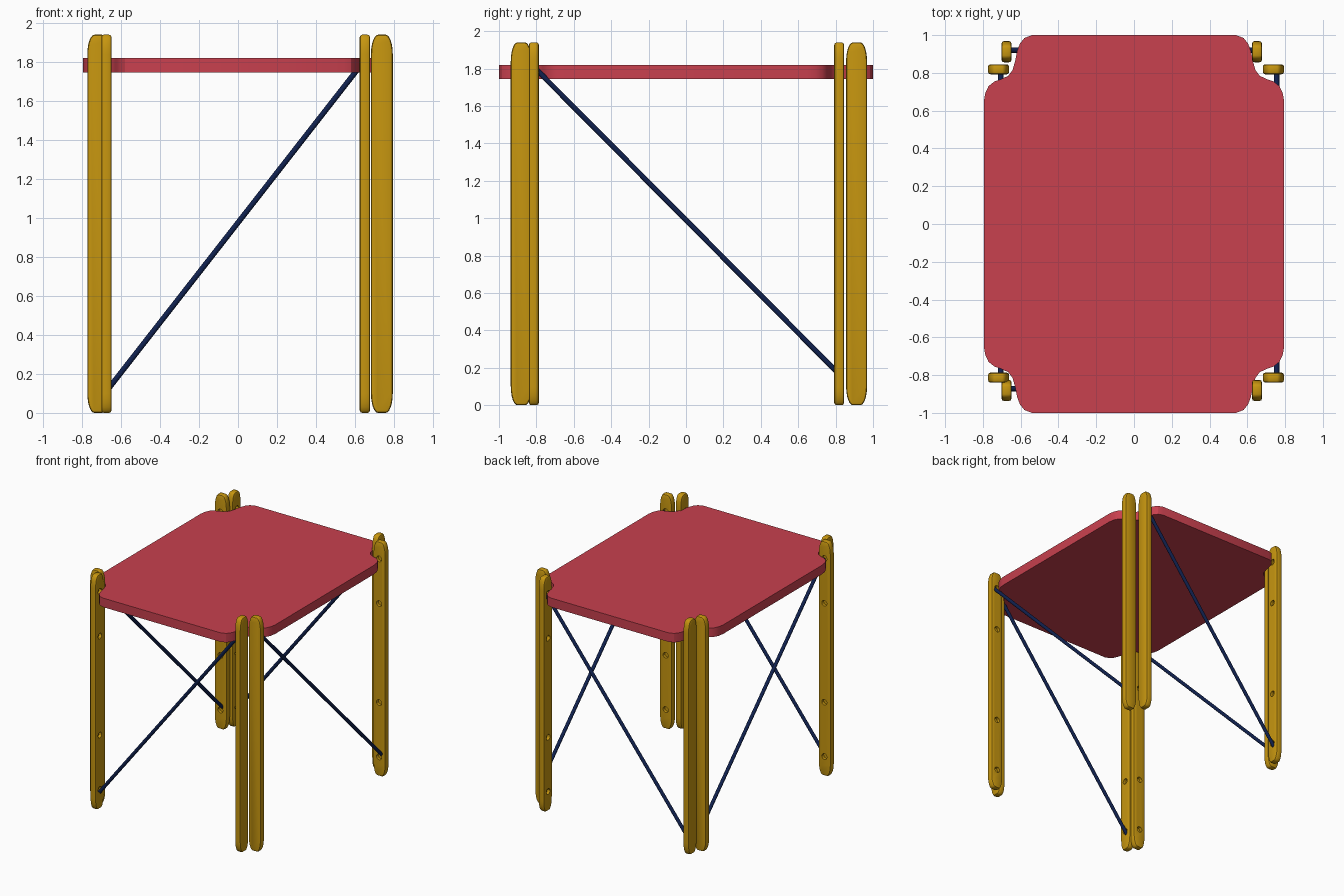
import bpy, bmesh
from math import sin, cos, pi, radians
from mathutils import Vector, Matrix

cube = bpy.data.objects.get("Cube")
if cube:
    bpy.data.objects.remove(cube, do_unlink=True)


def material(name, rgb):
    m = bpy.data.materials.new(name)
    m.use_nodes = True
    m.diffuse_color = (*rgb, 1)
    m.node_tree.nodes["Principled BSDF"].inputs["Base Color"].default_value = (*rgb, 1)
    return m


RED = material("coral red", (0.58, 0.052, 0.077))
GOLD = material("mustard gold", (0.57, 0.305, 0.005))
NAVY = material("navy blue", (0.005, 0.015, 0.078))


def add_object(name, bm, mat):
    bmesh.ops.recalc_face_normals(bm, faces=bm.faces)
    mesh = bpy.data.meshes.new(name)
    bm.to_mesh(mesh)
    bm.free()
    mesh.materials.append(mat)
    obj = bpy.data.objects.new(name, mesh)
    bpy.context.collection.objects.link(obj)
    return obj


def prism(points, offset):
    """Solid made by extruding a closed outline along an offset."""
    bm = bmesh.new()
    face = bm.faces.new([bm.verts.new(p) for p in points])
    ext = bmesh.ops.extrude_face_region(bm, geom=[face])["geom"]
    verts = [v for v in ext if isinstance(v, bmesh.types.BMVert)]
    bmesh.ops.translate(bm, verts=verts, vec=offset)
    return bm


def mirrored(quarter):
    """Close a first-quadrant outline by mirroring it over both axes."""
    half = quarter + [(-x, y) for x, y in reversed(quarter)]
    return half + [(-x, -y) for x, y in half]


def smooth(obj, angle):
    bpy.ops.object.select_all(action='DESELECT')
    obj.select_set(True)
    bpy.context.view_layer.objects.active = obj
    bpy.ops.object.shade_smooth_by_angle(angle=radians(angle))


# Seat panel with scooped corners
corner = [(0.795, 0.65), (0.787, 0.695), (0.77, 0.73), (0.74, 0.754), (0.70, 0.768),
          (0.665, 0.785), (0.643, 0.815), (0.63, 0.86), (0.619, 0.915), (0.604, 0.955),
          (0.58, 0.985), (0.54, 1.0)]
seat = add_object("seat", prism([(x, y, 1.745) for x, y in mirrored(corner)],
                                (0, 0, 0.075)), RED)
smooth(seat, 30)

# One leg plank: tall slat with rounded ends and eased edges
HEIGHT, WIDTH, THICK = 1.94, 0.112, 0.053
RX, RZ = 0.036, 0.10
arc = [(WIDTH / 2 - RX + RX * cos(i * pi / 12), HEIGHT / 2 - RZ + RZ * sin(i * pi / 12))
       for i in range(7)]
plank = add_object("plank", prism([(x, -THICK / 2, z + HEIGHT / 2) for x, z in mirrored(arc)],
                                  (0, THICK, 0)), GOLD)
bevel = plank.modifiers.new("eased_edges", 'BEVEL')
bevel.width = 0.013
bevel.segments = 2
bevel.limit_method = 'ANGLE'
bevel.angle_limit = radians(45)

# Blind bolt holes on the plank's inner face
bm = bmesh.new()
for z in (0.16, 0.61, 1.43, 1.80):
    spot = Matrix.Translation((0, -THICK / 2, z)) @ Matrix.Rotation(pi / 2, 4, 'X')
    bmesh.ops.create_cone(bm, cap_ends=True, segments=12, radius1=0.024, radius2=0.024,
                          depth=0.05, matrix=spot)
cutter = add_object("hole_cutter", bm, GOLD)
cutter.hide_render = True
cut = plank.modifiers.new("holes", 'BOOLEAN')
cut.object = cutter
cut.solver = 'EXACT'
bpy.context.view_layer.update()
plank_mesh = bpy.data.meshes.new_from_object(
    plank.evaluated_get(bpy.context.evaluated_depsgraph_get()))
plank_mesh.name = "plank"
for helper in (plank, cutter):
    bpy.data.objects.remove(helper, do_unlink=True)

# Eight planks, an L-shaped pair at each corner, holes facing inward
for name, x, y, turn in (
        ("back_right_side_plank", -0.675, 0.912, 90), ("back_left_side_plank", 0.651, 0.912, -90),
        ("front_right_side_plank", -0.675, -0.881, 90), ("front_left_side_plank", 0.651, -0.881, -90),
        ("back_right_end_plank", -0.717, 0.819, 0), ("back_left_end_plank", 0.738, 0.819, 0),
        ("front_right_end_plank", -0.717, -0.813, 180), ("front_left_end_plank", 0.738, -0.813, 180)):
    obj = bpy.data.objects.new(name, plank_mesh)
    bpy.context.collection.objects.link(obj)
    obj.location = (x, y, 0)
    obj.rotation_euler.z = radians(turn)
smooth(obj, 30)


# Diagonal tension rods
def rod(name, a, b):
    a, b = Vector(a), Vector(b)
    bm = bmesh.new()
    place = Matrix.Translation((a + b) / 2) @ (b - a).to_track_quat('Z', 'Y').to_matrix().to_4x4()
    bmesh.ops.create_cone(bm, cap_ends=True, segments=12, radius1=0.014, radius2=0.014,
                          depth=(b - a).length, matrix=place)
    smooth(add_object(name, bm, NAVY), 40)


for name, y in (("front_rod", -0.872), ("back_rod", 0.92)):
    rod(name, (-0.66, y, 0.13), (0.635, y, 1.79))
for name, x in (("right_rod", -0.705, ), ("left_rod", 0.755)):
    rod(name, (x, -0.80, 1.795), (x, 0.80, 0.185))
